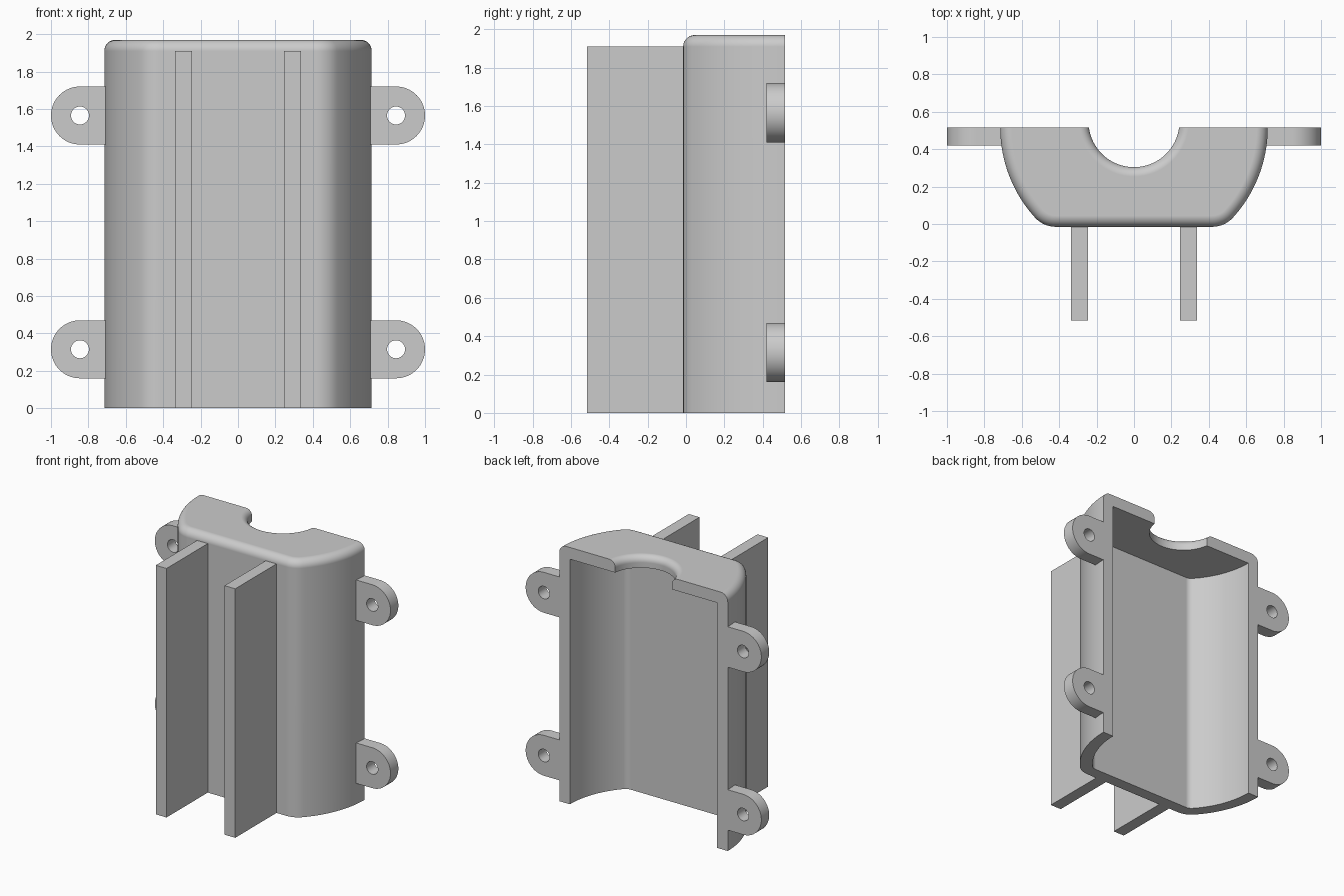
import bpy, bmesh
from math import sin, cos, pi, sqrt, atan2

if "Cube" in bpy.data.objects:
    bpy.data.objects.remove(bpy.data.objects["Cube"])

BACK, FRONT, HEIGHT = 0.515, -0.015, 1.97
RADIUS, CORNER, WALL, ROUND = 0.715, 0.15, 0.09, 0.06

grey = bpy.data.materials.new("light grey")
grey.use_nodes = True
grey.diffuse_color = (0.6, 0.6, 0.6, 1)
grey.node_tree.nodes["Principled BSDF"].inputs["Base Color"].default_value = grey.diffuse_color


def loft(name, rings):
    """Closed solid through rings of equal point count."""
    bm = bmesh.new()
    loops = [[bm.verts.new(p) for p in ring] for ring in rings]
    n = len(loops[0])
    for a, b in zip(loops, loops[1:]):
        for i in range(n):
            j = (i + 1) % n
            bm.faces.new((a[i], a[j], b[j], b[i]))
    bm.faces.new(loops[0])
    bm.faces.new(loops[-1])
    bmesh.ops.recalc_face_normals(bm, faces=bm.faces)
    mesh = bpy.data.meshes.new(name)
    bm.to_mesh(mesh)
    bm.free()
    mesh.materials.append(grey)
    ob = bpy.data.objects.new(name, mesh)
    bpy.context.collection.objects.link(ob)
    return ob


def activate(ob):
    bpy.ops.object.select_all(action='DESELECT')
    ob.select_set(True)
    bpy.context.view_layer.objects.active = ob


def cut(ob, cutter):
    mod = ob.modifiers.new("cut", 'BOOLEAN')
    mod.operation, mod.solver, mod.object = 'DIFFERENCE', 'EXACT', cutter
    activate(ob)
    bpy.ops.object.modifier_apply(modifier=mod.name)
    bpy.data.objects.remove(cutter)


def smooth(ob):
    activate(ob)
    bpy.ops.object.shade_smooth_by_angle()
    mod = ob.modifiers.new("even shading", 'WEIGHTED_NORMAL')
    mod.keep_sharp = True


def outline(inset, z, overshoot=0.0):
    """Half-round section with a flat front and rounded corners."""
    big, small, flat = RADIUS - inset, CORNER - inset, FRONT + inset
    cy = flat + small
    cx = sqrt((big - small) ** 2 - (BACK - cy) ** 2)
    end = atan2(cy - BACK, cx)
    half = []
    for i in range(9):
        a = -pi / 2 + (end + pi / 2) * i / 8
        half.append((cx + small * cos(a), cy + small * sin(a)))
    for i in range(1, 25):
        a = end * (1 - i / 24)
        half.append((big * cos(a), BACK + big * sin(a)))
    if overshoot:
        half.append((big, BACK + overshoot))
    pts = half[::-1] + [(-x, y) for x, y in half]
    return [(x, y, z) for x, y in pts]


def circle_z(r, z, cy, n=96):
    return [(r * cos(2 * pi * i / n), cy + r * sin(2 * pi * i / n), z) for i in range(n)]


# Housing: rounded top edge, hollow, open at back and bottom
arcs = [i * pi / 16 for i in range(9)]
housing = loft("housing", [outline(0, 0)] + [
    outline(ROUND * (1 - cos(a)), HEIGHT - ROUND + ROUND * sin(a)) for a in arcs])
cut(housing, loft("cavity_cutter", [outline(WALL, -0.1, 0.1),
                                    outline(WALL, HEIGHT - WALL, 0.1)]))

# Round notch in the top, with a flared lip
NOTCH, LIP, NOTCH_Y = 0.243, 0.05, 0.547
flare = [circle_z(NOTCH + LIP * (1 - cos(a)), HEIGHT - LIP + LIP * sin(a), NOTCH_Y) for a in arcs]
cut(housing, loft("notch_cutter", [circle_z(NOTCH, HEIGHT - 0.3, NOTCH_Y)] + flare
                  + [circle_z(NOTCH + LIP, HEIGHT + 0.1, NOTCH_Y)]))
smooth(housing)


def tab_ring(side, z, y):
    pts = [(0.7, -0.155)]
    pts += [(0.845 + 0.155 * cos(a), 0.155 * sin(a))
            for a in (-pi / 2 + pi * i / 32 for i in range(33))]
    pts.append((0.7, 0.155))
    return [(side * x, y, z + h) for x, h in pts]


def hole_ring(side, z, y):
    return [(side * 0.845 + 0.048 * cos(pi * i / 16), y, z + 0.048 * sin(pi * i / 16))
            for i in range(32)]


for side, word in ((1, "left"), (-1, "right")):
    # Front fins
    loft(word + "_fin", [
        [(side * x, y, z) for x, y in ((0.246, -0.515), (0.337, -0.515),
                                       (0.337, FRONT + 0.01), (0.246, FRONT + 0.01))]
        for z in (0, 1.91)])
    # Mounting tabs with screw holes
    for z, level in ((0.315, "lower"), (1.565, "upper")):
        tab = loft(f"{level}_{word}_tab", [tab_ring(side, z, y) for y in (0.42, BACK)])
        cut(tab, loft("hole_cutter", [hole_ring(side, z, y) for y in (0.3, 0.7)]))
        smooth(tab)
